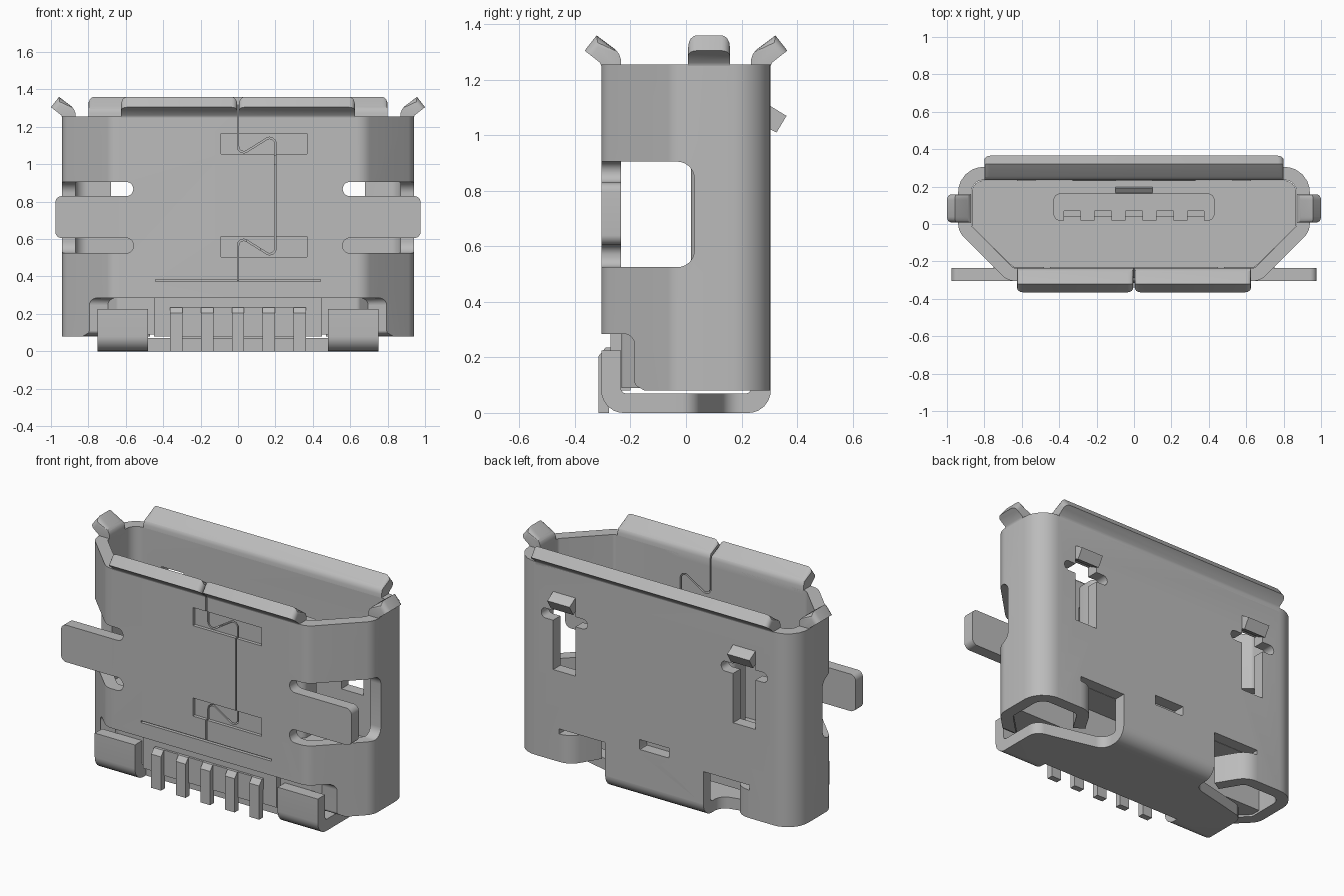
import bpy, bmesh, math
from mathutils import Vector

if "Cube" in bpy.data.objects:
    bpy.data.objects.remove(bpy.data.objects["Cube"])

metal = bpy.data.materials.new("plain_grey")
metal.diffuse_color = (0.5, 0.5, 0.5, 1)
metal.use_nodes = True
metal.node_tree.nodes["Principled BSDF"].inputs["Base Color"].default_value = metal.diffuse_color


def rounded(pts, closed=True, n=6):
    """Corner list of (u, v, radius) -> outline points with arcs."""
    out = []
    for i, (u, v, r) in enumerate(pts):
        p = Vector((u, v))
        if r == 0 or (not closed and i in (0, len(pts) - 1)):
            out.append(p)
            continue
        d1 = (Vector(pts[i - 1][:2]) - p).normalized()
        d2 = (Vector(pts[(i + 1) % len(pts)][:2]) - p).normalized()
        half = d1.angle(d2) / 2
        c = p + (d1 + d2).normalized() * r / math.sin(half)
        s, e = p + d1 * r / math.tan(half) - c, p + d2 * r / math.tan(half) - c
        out += [c + s.lerp(e, k / n).normalized() * r for k in range(n + 1)]
    return out


def ribbon(path, w):
    """Open path -> closed band outline of width w."""
    a, b = [], []
    for i, p in enumerate(path):
        d = (path[min(i + 1, len(path) - 1)] - path[max(i - 1, 0)]).normalized()
        q = Vector((-d.y, d.x)) * w / 2
        a.append(p + q)
        b.append(p - q)
    return a + b[::-1]


def prism(name, pts, axis, lo, hi, sign=1, tip=None):
    """Extrude an outline along an axis; tip rounds the free corners above that height."""
    place = {'x': lambda p, t: (t, p[0] * sign, p[1]),
             'y': lambda p, t: (p[0] * sign, t, p[1]),
             'z': lambda p, t: (p[0] * sign, p[1], t)}[axis]
    bm = bmesh.new()
    a = [bm.verts.new(place(p, lo)) for p in pts]
    b = [bm.verts.new(place(p, hi)) for p in pts]
    bm.faces.new(a)
    bm.faces.new(b[::-1])
    for i in range(len(a)):
        j = (i + 1) % len(a)
        bm.faces.new((a[i], b[i], b[j], a[j]))
    bmesh.ops.recalc_face_normals(bm, faces=bm.faces)
    if tip:
        k = 'xyz'.index(axis)
        es = [e for e in bm.edges if min(v.co.z for v in e.verts) > tip
              and abs(e.verts[0].co[k] - e.verts[1].co[k]) < 1e-5]
        bmesh.ops.bevel(bm, geom=es, offset=0.03, segments=4, profile=0.5, affect='EDGES')
    me = bpy.data.meshes.new(name)
    bm.to_mesh(me)
    bm.free()
    me.materials.append(metal)
    ob = bpy.data.objects.new(name, me)
    bpy.context.collection.objects.link(ob)
    return ob


def rect(u0, u1, v0, v1, r=0):
    return rounded([(u0, v0, r), (u1, v0, r), (u1, v1, r), (u0, v1, r)])


def span(s, lo, hi):
    return (lo, hi) if s > 0 else (-hi, -lo)


def cut(ob, cutter, op='DIFFERENCE'):
    m = ob.modifiers.new("cut", 'BOOLEAN')
    m.object, m.operation, m.solver = cutter, op, 'EXACT'
    bpy.context.view_layer.objects.active = ob
    bpy.ops.object.modifier_apply(modifier=m.name)
    bpy.data.objects.remove(cutter)


def both(half):
    return half + [(-u, v, r) for u, v, r in half[::-1]]


# shell: thin-walled tube with chamfered front corners
outer = both([(0.94, 0.305, 0.135), (0.94, -0.04, 0.1), (0.675, -0.305, 0.1)])
inner = both([(0.87, 0.235, 0.065), (0.87, -0.011, 0.03), (0.646, -0.235, 0.03)])
shell = prism("shell", rounded(outer), 'z', 0.08, 1.255)
cut(shell, prism("c", rounded(inner), 'z', -0.1, 1.5))

# front lower opening, slit, seam recesses and the wavy seam
cut(shell, prism("c", rounded([(-0.5, -0.1, 0), (-0.15, -0.1, 0), (-0.15, 0.081, 0),
                               (-0.185, 0.1, 0.02), (-0.185, 0.285, 0.04), (-0.5, 0.285, 0)]), 'x', -1, 1))
cut(shell, prism("c", rect(-0.44, 0.44, 0.372, 0.384), 'y', -0.4, -0.285))
for z in (0.505, 1.055):
    cut(shell, prism("c", rect(-0.09, 0.37, z, z + 0.11), 'y', -0.4, -0.285))
seam = rounded([(0, 1.3, 0), (0, 1.04, 0.03), (0.2, 1.165, 0.03),
                (0.2, 0.495, 0.03), (0, 0.62, 0.03), (0, 0.378, 0)], closed=False)
cut(shell, prism("c", ribbon(seam, 0.008), 'y', -0.4, -0.2))

for s in (1, -1):
    # side windows and the slots beside the spring arms
    cut(shell, prism("c", rounded([(-0.4, 0.525, 0), (0.03, 0.525, 0.06), (0.03, 0.905, 0.06),
                                   (-0.4, 0.905, 0)]), 'x', *span(s, 0.64, 1.1)))
    for z0, z1 in ((0.525, 0.605), (0.83, 0.905)):
        cut(shell, prism("c", rect(0.56, 0.8, z0, z1, 0.036), 'y', -0.4, -0.2, s))
    # back latch holes with side reliefs, and lower notches
    cut(shell, prism("c", rect(0.53, 0.68, 0.63, 1.05), 'y', 0.2, 0.4, s))
    cut(shell, prism("c", rect(0.45, 0.76, 0.93, 0.99, 0.029), 'y', 0.2, 0.4, s))
    cut(shell, prism("c", rect(0.33, 0.64, -0.1, 0.28), 'y', 0.2, 0.4, s))
# half-round dimple hole at the back
cut(shell, prism("c", rounded([(-0.1, 0.36, 0), (0.1, 0.36, 0), (0.1, 0.25, 0.07),
                               (-0.1, 0.25, 0.07)]), 'y', 0.2, 0.4))
prism("dimple_flap", [(0.236, 0.24), (0.236, 0.28), (0.19, 0.40), (0.165, 0.38)], 'x', -0.1, 0.1)

# outward flared lips around the mouth
lip = [(0.235, 1.23), (0.235, 1.275), (0.242, 1.295), (0.256, 1.31), (0.322, 1.36),
       (0.365, 1.305), (0.31, 1.262), (0.305, 1.25), (0.305, 1.23)]
prism("back_lip", lip, 'x', -0.8, 0.8, 1, 1.3)
for s, side in ((1, "right"), (-1, "left")):
    prism("front_lip_" + side, lip, 'x', *span(s, 0.004, 0.625), -1, 1.3)
    prism("side_lip_" + side, [(u + 0.635, v) for u, v in lip], 'y', 0.008, 0.158, s, 1.3)
    # spring arm beside the window
    prism("spring_arm_" + side, rounded([(0.62, 0.605, 0), (0.977, 0.605, 0.035),
                                         (0.977, 0.83, 0.035), (0.62, 0.83, 0)]), 'y', -0.305, -0.235, s)
    # latch tab pushed out of the back
    prism("latch_tab_" + side, [(0.235, 1.10), (0.25, 1.12), (0.305, 1.105), (0.362, 1.07),
                                (0.326, 1.01), (0.26, 1.045), (0.235, 1.07)], 'x', *span(s, 0.53, 0.68))
    # curled wall end at the lower notch
    curl = rounded([(0.7, 0.27, 0), (0.59, 0.27, 0.08), (0.5, 0.12, 0)], closed=False)
    prism("curled_end_" + side, ribbon(curl, 0.07), 'z', 0.08, 0.25, s)

# base plate: folds under from the back wall and up into two front feet
base = prism("base_plate", rounded([
    (0.305, 0.3, 0), (0.305, 0, 0.08), (-0.305, 0, 0.08), (-0.305, 0.225, 0), (-0.235, 0.225, 0),
    (-0.235, 0.07, 0.02), (0.235, 0.07, 0.02), (0.235, 0.3, 0)]), 'x', -0.8, 0.8)
cut(base, prism("c", rounded(both([
    (0.33, 0.4, 0), (0.33, 0.14, 0.07), (0.75, 0.04, 0.07), (0.75, -0.4, 0),
    (0.48, -0.4, 0), (0.48, -0.2, 0)])), 'z', -0.1, 0.5), 'INTERSECT')

# inner housing with front panel and ribs
housing = prism("housing", rounded([(u * 0.997, v * 0.99, r) for u, v, r in inner]), 'z', 0.09, 0.38)
cut(housing, prism("c", rect(0.05, 0.4, -0.1, 0.28), 'x', -1, 1))
prism("front_panel", rect(-0.45, 0.45, 0.08, 0.284), 'y', -0.272, -0.2)
for i in range(4):
    x = (i - 1.5) * 0.165
    prism("panel_rib_%d" % (i + 1), rect(x - 0.05, x + 0.05, 0.08, 0.235), 'y', -0.285, -0.25)

# mating tongue with grooved contacts, and solder pins
tongue = prism("tongue", rect(-0.43, 0.43, 0.018, 0.163, 0.035), 'z', 0.36, 1.05)
for i in range(5):
    x = (i - 2) * 0.165
    cut(tongue, prism("c", rect(x - 0.045, x + 0.045, -0.1, 0.07), 'z', 0.3, 1.2))
    prism("contact_%d" % (i + 1), rect(x - 0.045, x + 0.045, 0.04, 0.08), 'z', 0.36, 1.0)
    prism("solder_pin_%d" % (i + 1), [(-0.2, 0.235), (-0.29, 0.235), (-0.315, 0.205), (-0.315, 0),
                                      (-0.278, 0), (-0.278, 0.17), (-0.2, 0.17)], 'x', x - 0.033, x + 0.033)

for ob in bpy.data.objects:
    ob.select_set(True)
bpy.ops.object.shade_smooth_by_angle(angle=math.radians(30))
